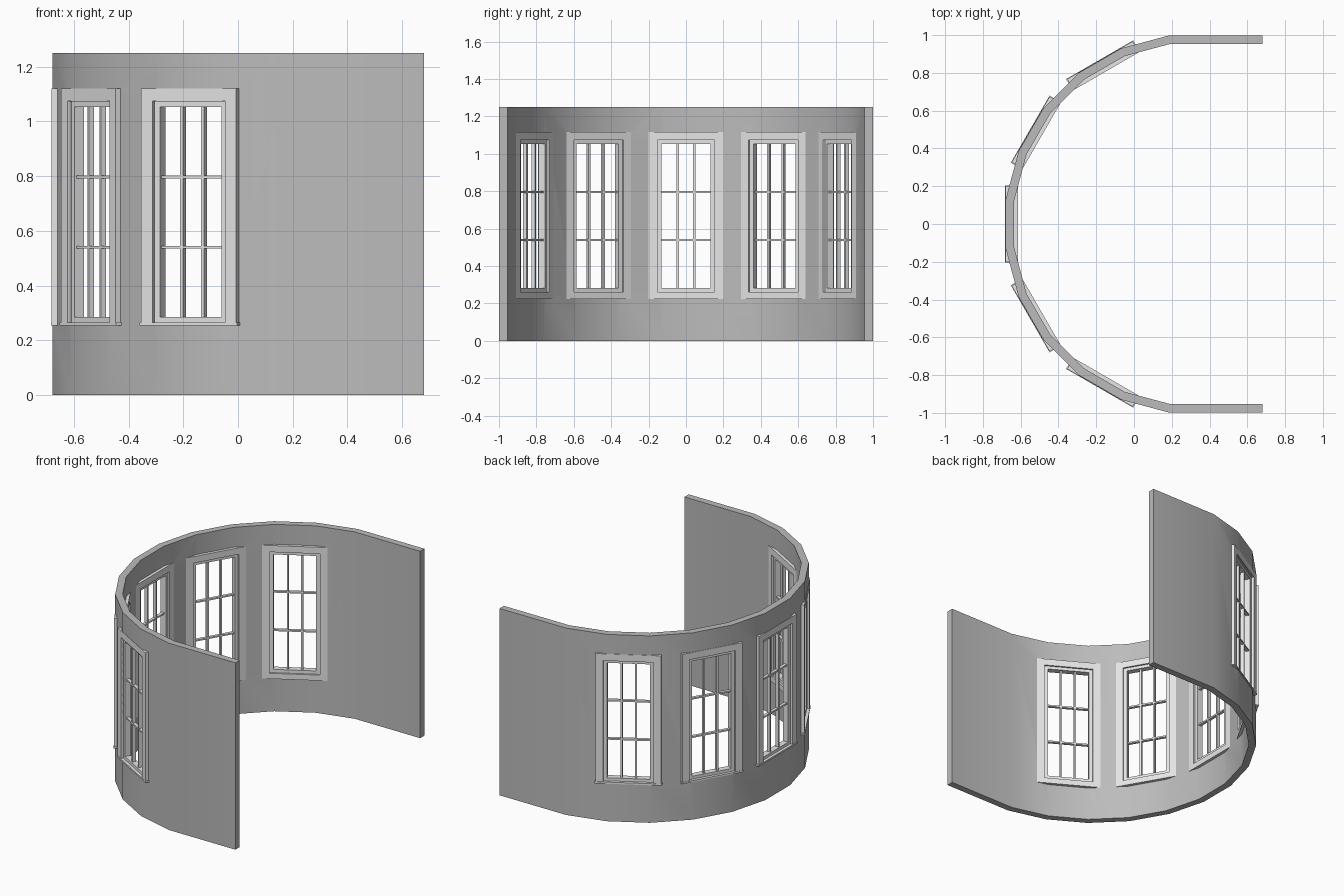
import bpy, bmesh, math
from mathutils import Matrix, Vector

if "Cube" in bpy.data.objects:
    bpy.data.objects.remove(bpy.data.objects["Cube"])

CX = 0.32                                   # centre of the bay curve
WINDOW_ANGLES = [120, 150, 180, 210, 240]


def material(name, v):
    m = bpy.data.materials.new(name)
    m.diffuse_color = (v, v, v, 1)
    m.use_nodes = True
    m.node_tree.nodes["Principled BSDF"].inputs["Base Color"].default_value = m.diffuse_color
    return m


wall_mat = material("wall grey", 0.5)
trim_mat = material("window light grey", 0.8)


def make_object(name, bm, mat):
    bmesh.ops.recalc_face_normals(bm, faces=bm.faces)
    me = bpy.data.meshes.new(name)
    bm.to_mesh(me)
    bm.free()
    me.materials.append(mat)
    ob = bpy.data.objects.new(name, me)
    bpy.context.collection.objects.link(ob)
    return ob


def box(bm, angle, r, t, z):
    """Box given by radial, sideways and height ranges in a window's frame."""
    c = Vector([(a + b) / 2 for a, b in (r, t, z)])
    s = [abs(b - a) for a, b in (r, t, z)]
    m = (Matrix.Translation((CX, 0, 0)) @ Matrix.Rotation(math.radians(angle), 4, 'Z')
         @ Matrix.Translation(c) @ Matrix.Diagonal((*s, 1)))
    bmesh.ops.create_cube(bm, size=1, matrix=m)


def ring(bm, angle, r, outer, inner, bottom=True):
    """Rectangular frame; outer and inner are (half width, z0, z1)."""
    w, z0, z1 = outer
    v, y0, y1 = inner
    box(bm, angle, r, (-w, w), (y1, z1))
    lo = y0 if bottom else z0
    for s in (-1, 1):
        box(bm, angle, r, (s * v, s * w), (lo, y1))
    if bottom:
        box(bm, angle, r, (-w, w), (z0, y0))


# Curved wall: faceted arc with straight ends
def path(apothem):
    rad = apothem / math.cos(math.radians(7.5))
    arc = [math.radians(97.5 + 15 * k) for k in range(12)]
    return ([(0.68, apothem)] + [(CX + rad * math.cos(a), rad * math.sin(a)) for a in arc]
            + [(0.68, -apothem)])


bm = bmesh.new()
loops = [[bm.verts.new((x, y, z)) for x, y in path(r)]
         for r, z in ((0.999, 0), (0.999, 1.25), (0.954, 1.25), (0.954, 0))]
for i in range(4):
    a, b = loops[i], loops[(i + 1) % 4]
    for j in range(len(a) - 1):
        bm.faces.new((a[j], a[j + 1], b[j + 1], b[j]))
for j in (0, -1):
    bm.faces.new([l[j] for l in loops])
wall = make_object("curved_wall", bm, wall_mat)

# Cut the window openings
bm = bmesh.new()
for a in WINDOW_ANGLES:
    box(bm, a, (0.85, 1.1), (-0.153, 0.153), (0.262, 1.073))
cutter = make_object("opening_cutter", bm, wall_mat)
cutter.hide_render = True
mod = wall.modifiers.new("openings", 'BOOLEAN')
mod.operation = 'DIFFERENCE'
mod.solver = 'EXACT'
mod.object = cutter
bpy.context.view_layer.objects.active = wall
wall.select_set(True)
bpy.ops.object.modifier_apply(modifier=mod.name)
bpy.data.objects.remove(cutter)
bpy.ops.object.shade_smooth_by_angle(angle=math.radians(30))

# Windows: trims, sill, sash and glazing bars
for n, a in enumerate(WINDOW_ANGLES, 1):
    bm = bmesh.new()
    ring(bm, a, (0.975, 1.0015), (0.2, 0.262, 1.12), (0.153, 0.262, 1.075), bottom=False)
    make_object(f"outer_trim_{n}", bm, trim_mat)

    bm = bmesh.new()
    box(bm, a, (0.955, 1.004), (-0.205, 0.205), (0.253, 0.264))
    make_object(f"sill_{n}", bm, trim_mat)

    bm = bmesh.new()
    ring(bm, a, (0.934, 0.96), (0.2, 0.225, 1.117), (0.153, 0.262, 1.073))
    make_object(f"inner_trim_{n}", bm, trim_mat)

    bm = bmesh.new()
    ring(bm, a, (0.945, 0.985), (0.155, 0.26, 1.075), (0.13, 0.284, 1.053))
    make_object(f"sash_{n}", bm, trim_mat)

    bm = bmesh.new()
    for t in (-0.044, 0.044):
        box(bm, a, (0.955, 0.977), (t - 0.006, t + 0.006), (0.28, 1.056))
    for z in (0.54, 0.797):
        box(bm, a, (0.956, 0.976), (-0.132, 0.132), (z - 0.005, z + 0.005))
    make_object(f"glazing_bars_{n}", bm, trim_mat)
